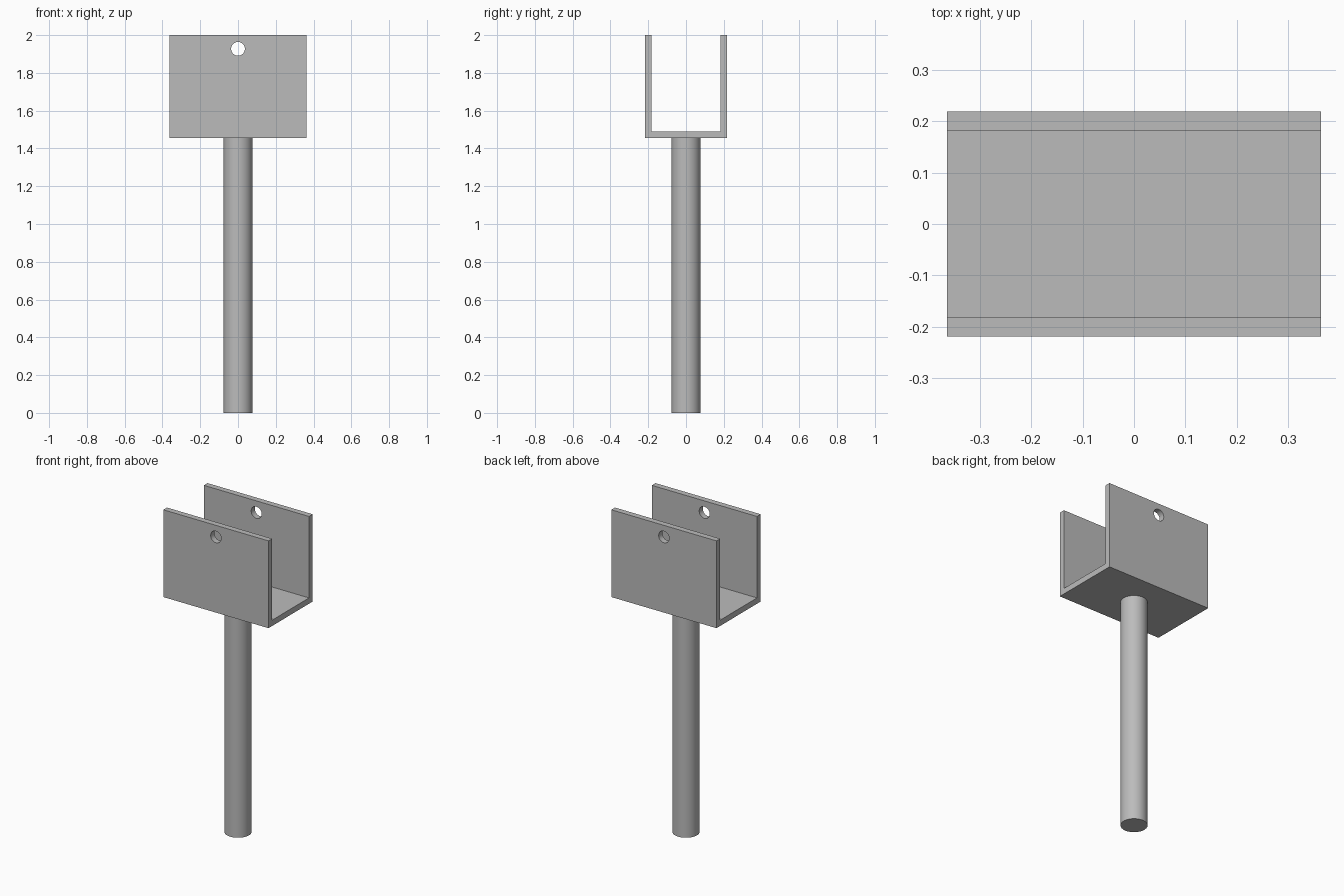
import bpy
import bmesh
import math

default = bpy.data.objects.get("Cube")
if default:
    bpy.data.objects.remove(default, do_unlink=True)

U = 2 / 55                      # plate thickness, the basic unit
BASE_Z = 40 * U                 # underside of the bracket
HALF_X, HALF_Y = 10 * U, 6 * U

grey = bpy.data.materials.new("plain grey")
grey.use_nodes = True
colour = (0.5, 0.5, 0.5, 1)
grey.diffuse_color = colour
grey.node_tree.nodes["Principled BSDF"].inputs["Base Color"].default_value = colour


def cylinder(name, radius, depth, location, rotation=(0, 0, 0)):
    bpy.ops.mesh.primitive_cylinder_add(vertices=64, radius=radius, depth=depth,
                                        location=location, rotation=rotation)
    obj = bpy.context.object
    obj.name = name
    obj.data.materials.append(grey)
    return obj


# U-shaped bracket: side profile extruded along x
profile = [(-HALF_Y, BASE_Z), (HALF_Y, BASE_Z), (HALF_Y, 2), (HALF_Y - U, 2),
           (HALF_Y - U, BASE_Z + U), (U - HALF_Y, BASE_Z + U),
           (U - HALF_Y, 2), (-HALF_Y, 2)]
bm = bmesh.new()
face = bm.faces.new([bm.verts.new((-HALF_X, y, z)) for y, z in profile])
extruded = bmesh.ops.extrude_face_region(bm, geom=[face])["geom"]
bmesh.ops.translate(bm, vec=(2 * HALF_X, 0, 0),
                    verts=[v for v in extruded if isinstance(v, bmesh.types.BMVert)])
bmesh.ops.recalc_face_normals(bm, faces=bm.faces)
mesh = bpy.data.meshes.new("bracket")
bm.to_mesh(mesh)
bm.free()
bracket = bpy.data.objects.new("bracket", mesh)
bpy.context.collection.objects.link(bracket)
mesh.materials.append(grey)

# Pin hole through both side plates
cutter = cylinder("pin_hole_cutter", U, 1, (0, 0, 2 - 2 * U), (math.pi / 2, 0, 0))
cutter.hide_render = True
cutter.hide_set(True)
cut = bracket.modifiers.new("pin hole", "BOOLEAN")
cut.operation = "DIFFERENCE"
cut.solver = "EXACT"
cut.object = cutter

# Round post below the bracket
post = cylinder("post", 2.1 * U, BASE_Z, (0, 0, BASE_Z / 2))

# Smooth the round surfaces, keep the edges sharp
bpy.ops.object.select_all(action="DESELECT")
for obj in (bracket, post):
    obj.select_set(True)
bpy.context.view_layer.objects.active = post
bpy.ops.object.shade_smooth_by_angle(angle=math.radians(30))
